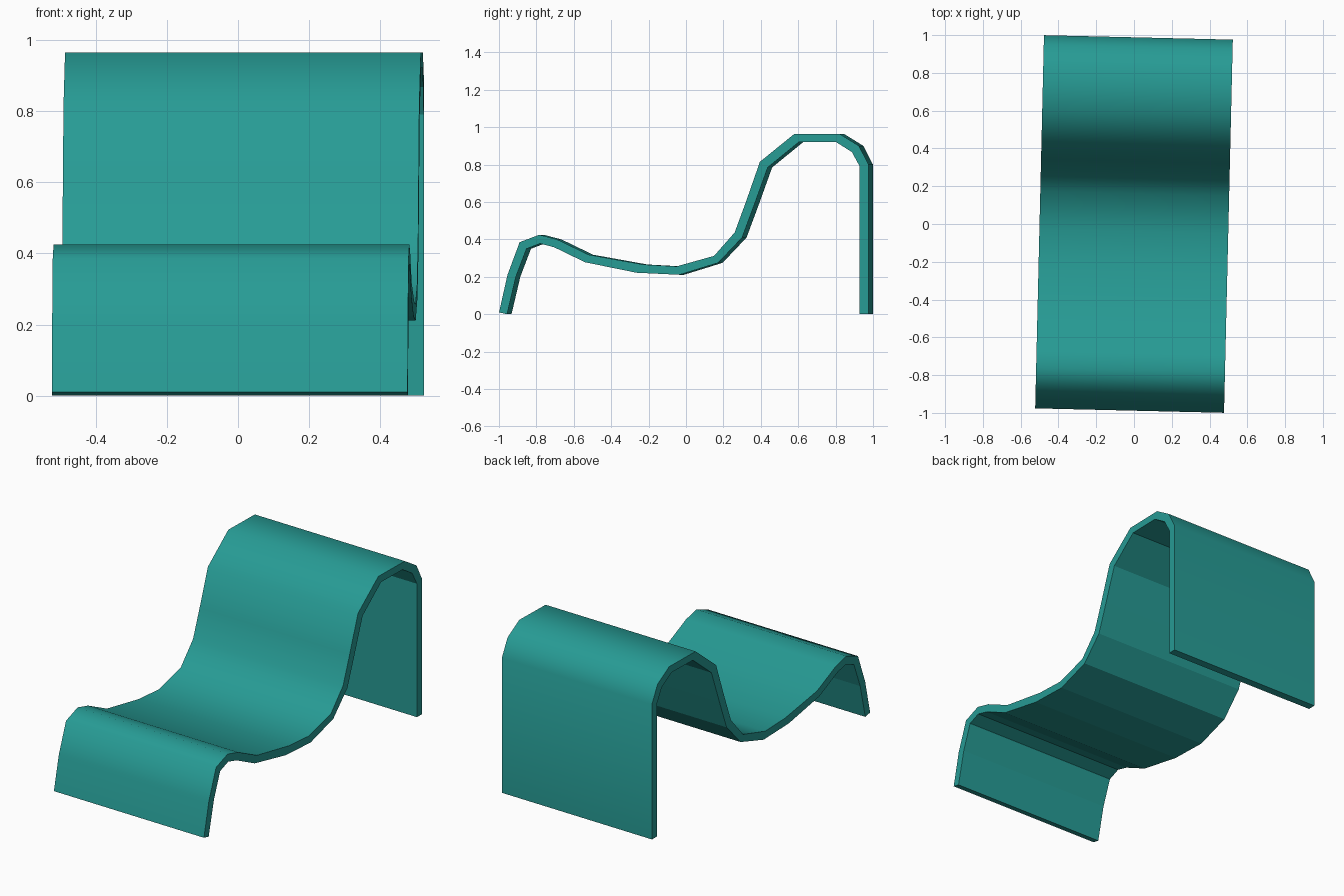
import bpy, bmesh, math

if "Cube" in bpy.data.objects:
    bpy.data.objects.remove(bpy.data.objects["Cube"])

# Single teal colour
teal = bpy.data.materials.new("teal")
teal.diffuse_color = (0.02, 0.33, 0.30, 1)
teal.use_nodes = True
teal.node_tree.nodes["Principled BSDF"].inputs["Base Color"].default_value = teal.diffuse_color

# Side profile of the bent sheet (y, z): upper/outer line and lower/inner line
outer = [(-1.0, 0.01), (-0.955, 0.21), (-0.89, 0.385), (-0.785, 0.425),
         (-0.69, 0.40), (-0.52, 0.318), (-0.23, 0.266), (-0.05, 0.256),
         (0.15, 0.312), (0.26, 0.437), (0.32, 0.60), (0.395, 0.815),
         (0.58, 0.965), (0.82, 0.965), (0.925, 0.90), (0.976, 0.80), (0.976, 0)]
inner = [(-0.957, 0.0), (-0.91, 0.20), (-0.853, 0.35), (-0.78, 0.378),
         (-0.705, 0.358), (-0.54, 0.278), (-0.265, 0.222), (-0.035, 0.211),
         (0.172, 0.275), (0.30, 0.41), (0.365, 0.585), (0.437, 0.785),
         (0.605, 0.922), (0.80, 0.922), (0.887, 0.867), (0.929, 0.79), (0.929, 0)]
HALF_WIDTH, SHIFT, TURN = 0.5, 0.012, math.radians(-1.35)

bm = bmesh.new()


def line(points, x):
    return [bm.verts.new((x, y + SHIFT, z)) for y, z in points]


def strip(a, b, smooth=False):
    for i in range(len(a) - 1):
        bm.faces.new((a[i], b[i], b[i + 1], a[i + 1])).smooth = smooth


# Sheet: smooth seat side, faceted underside, two side edges, two feet
ol, orr = line(outer, -HALF_WIDTH), line(outer, HALF_WIDTH)
il, ir = line(inner, -HALF_WIDTH), line(inner, HALF_WIDTH)
strip(ol, orr, True)
strip(ir, il)
strip(orr, ir)
strip(il, ol)
for k in (0, -1):
    bm.faces.new((ol[k], il[k], ir[k], orr[k]))
bmesh.ops.recalc_face_normals(bm, faces=bm.faces)

# The whole lounger is turned slightly about z
for v in bm.verts:
    x, y = v.co.x, v.co.y
    v.co.x = x * math.cos(TURN) - y * math.sin(TURN)
    v.co.y = x * math.sin(TURN) + y * math.cos(TURN)

# Creases between the seat surface and the rest stay sharp
for e in bm.edges:
    e.smooth = all(f.smooth for f in e.link_faces)

mesh = bpy.data.meshes.new("bent_lounge_seat")
bm.to_mesh(mesh)
bm.free()
mesh.materials.append(teal)
seat = bpy.data.objects.new("bent_lounge_seat", mesh)
bpy.context.collection.objects.link(seat)
